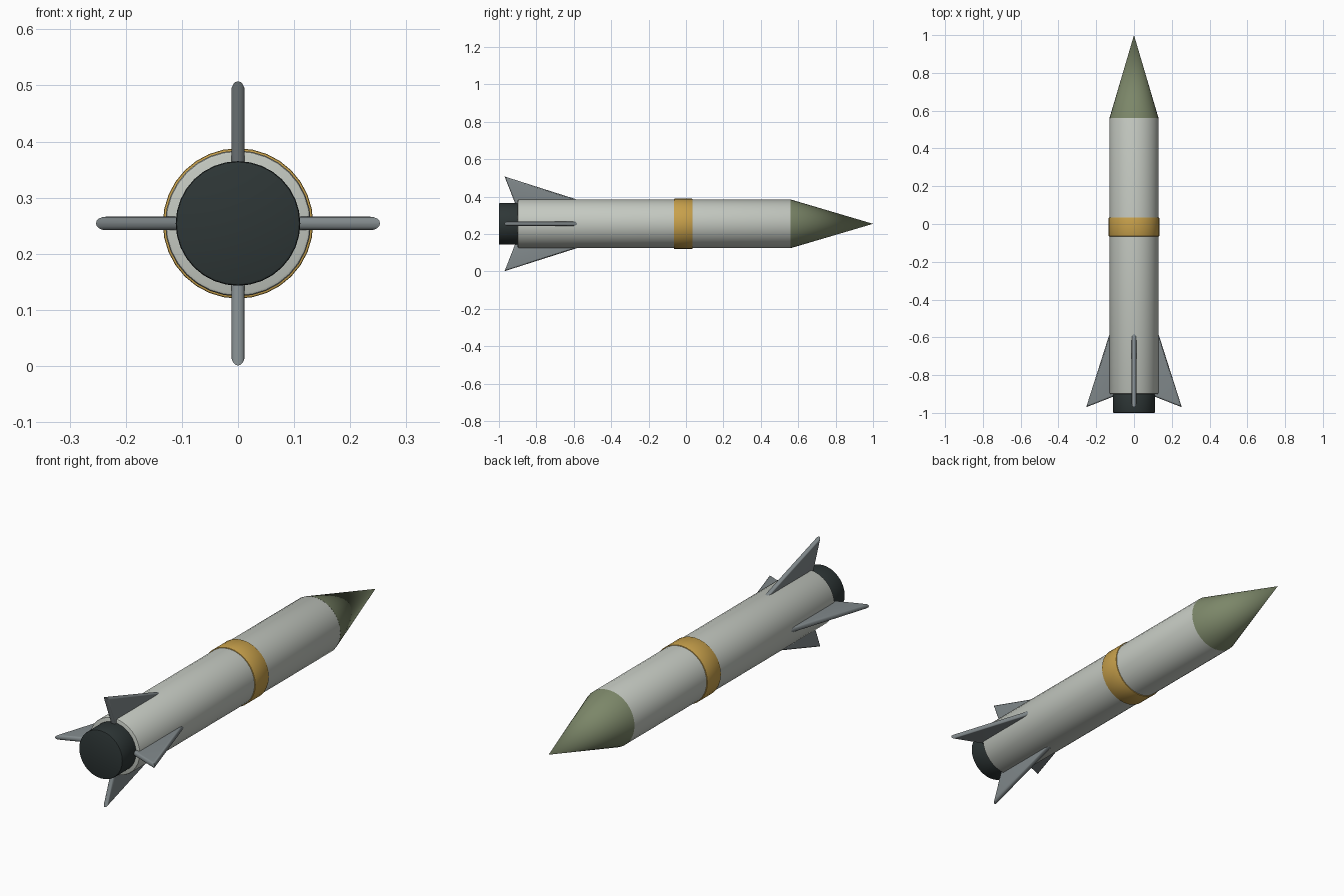
import bpy, bmesh, math
from mathutils import Matrix, Vector

if "Cube" in bpy.data.objects:
    bpy.data.objects.remove(bpy.data.objects["Cube"])

AXIS_Z = 0.254   # height of the rocket's long axis


def material(name, rgb):
    m = bpy.data.materials.new(name)
    m.diffuse_color = (*rgb, 1)
    m.use_nodes = True
    m.node_tree.nodes["Principled BSDF"].inputs["Base Color"].default_value = m.diffuse_color
    return m


WHITE = material("pale grey paint", (0.55, 0.58, 0.53))
GOLD = material("gold paint", (0.57, 0.35, 0.07))
OLIVE = material("olive paint", (0.20, 0.24, 0.14))
STEEL = material("steel grey", (0.22, 0.25, 0.26))
DARK = material("dark metal", (0.027, 0.037, 0.037))


def finish(bm, name, mat):
    bmesh.ops.recalc_face_normals(bm, faces=bm.faces)
    me = bpy.data.meshes.new(name)
    bm.to_mesh(me)
    bm.free()
    ob = bpy.data.objects.new(name, me)
    bpy.context.collection.objects.link(ob)
    me.materials.append(mat)
    bpy.ops.object.select_all(action='DESELECT')
    ob.select_set(True)
    bpy.context.view_layer.objects.active = ob
    bpy.ops.object.shade_smooth_by_angle(angle=math.radians(35))
    return ob


def tube(name, mat, y0, y1, r0, r1, bevel, sides=32):
    """Cylinder or cone along y with softly rounded rims."""
    bm = bmesh.new()
    bmesh.ops.create_cone(bm, cap_ends=True, segments=sides,
                          radius1=r0, radius2=r1, depth=y1 - y0)
    if bevel:
        rims = [e for e in bm.edges
                if abs(e.verts[0].co.z - e.verts[1].co.z) < 1e-5]
        bmesh.ops.bevel(bm, geom=rims, offset=bevel, segments=2,
                        profile=0.5, affect='EDGES', clamp_overlap=True)
    place = (Matrix.Translation((0, (y0 + y1) / 2, AXIS_Z))
             @ Matrix.Rotation(-math.pi / 2, 4, 'X'))
    bmesh.ops.transform(bm, matrix=place, verts=bm.verts)
    return finish(bm, name, mat)


def fin(name, angle):
    """Swept triangular plate with rounded edges, turned about the axis."""
    half = 0.012
    outline = [(-0.53, 0.113), (-0.97, 0.253), (-0.91, 0.10)]   # y, radius
    bm = bmesh.new()
    base = bm.faces.new([bm.verts.new((-half, y, r)) for y, r in outline])
    ext = bmesh.ops.extrude_face_region(bm, geom=[base], use_keep_orig=True)
    top = [v for v in ext["geom"] if isinstance(v, bmesh.types.BMVert)]
    bmesh.ops.translate(bm, verts=top, vec=Vector((2 * half, 0, 0)))
    bmesh.ops.recalc_face_normals(bm, faces=bm.faces)
    rims = [e for e in bm.edges
            if abs(e.verts[0].co.x - e.verts[1].co.x) < 1e-5]
    bmesh.ops.bevel(bm, geom=rims, offset=0.0112, segments=4, profile=0.5,
                    affect='EDGES', clamp_overlap=True)
    place = Matrix.Translation((0, 0, AXIS_Z)) @ Matrix.Rotation(angle, 4, 'Y')
    bmesh.ops.transform(bm, matrix=place, verts=bm.verts)
    return finish(bm, name, STEEL)


# Fuselage, stripe, nose and engine
tube("body", WHITE, -0.90, 0.565, 0.13, 0.13, 0.006)
tube("stripe_band", GOLD, -0.065, 0.035, 0.134, 0.134, 0.003)
tube("nose_cone", OLIVE, 0.56, 1.0, 0.13, 0.0, 0)
tube("engine_nozzle", DARK, -1.0, -0.88, 0.111, 0.111, 0.005)

# Four tail fins
for i, side in enumerate(("top", "right", "bottom", "left")):
    fin("fin_" + side, i * math.pi / 2)
